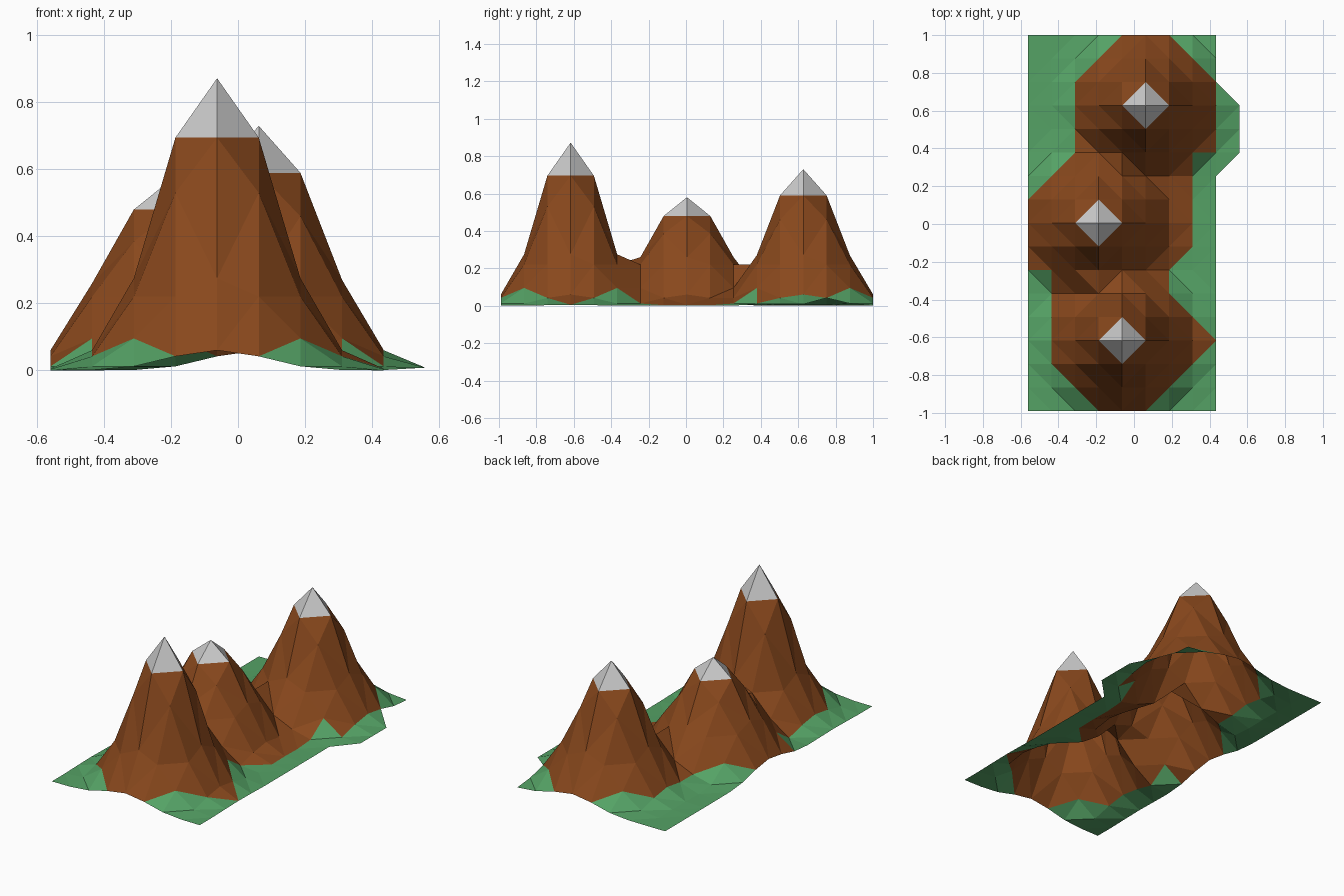
import bpy, bmesh, math

if "Cube" in bpy.data.objects:
    bpy.data.objects.remove(bpy.data.objects["Cube"])

STEP = 0.1244
X0, Y0 = -0.56, -0.99

# Peaks on the grid: column, row, heights at distance 0, 1, sqrt2, 2
PEAKS = [(4, 3, (0.872, 0.695, 0.53, 0.275)),
         (3, 8, (0.58, 0.48, 0.385, 0.26)),
         (5, 13, (0.73, 0.59, 0.46, 0.27))]
DIST = (0, 1, 1.414, 2, 2.236, 2.83, 3, 3.16, 3.6, 4.3)
TAIL = (0.22, 0.095, 0.06, 0.042, 0.012, 0.0)   # foot slope shared by all


def slope(d, heights):
    h = heights + TAIL
    for k in range(len(DIST) - 1):
        if d <= DIST[k + 1]:
            t = (d - DIST[k]) / (DIST[k + 1] - DIST[k])
            return h[k] + t * (h[k + 1] - h[k])
    return 0.0


def height(i, j):
    if i == 9:
        return 0.008
    return max(slope(math.hypot(i - a, j - b), h) for a, b, h in PEAKS)


def is_rock(i, j):
    first = i > 1 and j < 5 and i + j > 3 and i - j < 5 and i + j < 11
    saddle = 1 < i < 6 and 5 < j < 6
    middle = i < 7 and 6 < j < 11 and i - j < 0 and j - i < 9
    last = 2 < i < 8 and j > 11 and j - i < 12 and i + j < 22
    return first or saddle or middle or last


def material(name, color):
    m = bpy.data.materials.new(name)
    m.diffuse_color = (*color, 1)
    m.use_nodes = True
    m.node_tree.nodes["Principled BSDF"].inputs["Base Color"].default_value = m.diffuse_color
    return m


# Terrain sheet: diagonals run across the slope of the nearest peak
bm = bmesh.new()
v = {(i, j): bm.verts.new((X0 + STEP * i, Y0 + STEP * j, height(i, j)))
     for i in range(10) for j in range(17)}
for i in range(9):
    for j in range(16):
        ci, cj = i + 0.5, j + 0.5
        a, b, _ = min(PEAKS, key=lambda p: math.hypot(ci - p[0], cj - p[1]))
        q = [(i, j), (i + 1, j), (i + 1, j + 1), (i, j + 1)]
        if (ci - a) * (cj - b) < 0:
            tris = [(q[0], q[1], q[2]), (q[0], q[2], q[3])]
        else:
            tris = [(q[0], q[1], q[3]), (q[1], q[2], q[3])]
        for t in tris:
            mi = sum(p[0] for p in t) / 3
            mj = sum(p[1] for p in t) / 3
            # only a small flap of meadow remains in the last column
            if i == 8 and not (mi - mj < -2 and mi + mj < 22):
                continue
            f = bm.faces.new([v[p] for p in t])
            if any((p[0], p[1]) in t for p in PEAKS):
                f.material_index = 2
            elif is_rock(mi, mj):
                f.material_index = 1
bmesh.ops.delete(bm, geom=[p for p in bm.verts if not p.link_faces], context='VERTS')

mesh = bpy.data.meshes.new("mountain_range")
bm.to_mesh(mesh)
bm.free()
mesh.materials.append(material("meadow", (0.09, 0.36, 0.13)))
mesh.materials.append(material("rock", (0.25, 0.065, 0.012)))
mesh.materials.append(material("snow", (0.6, 0.6, 0.6)))
bpy.context.collection.objects.link(bpy.data.objects.new("mountain_range", mesh))
